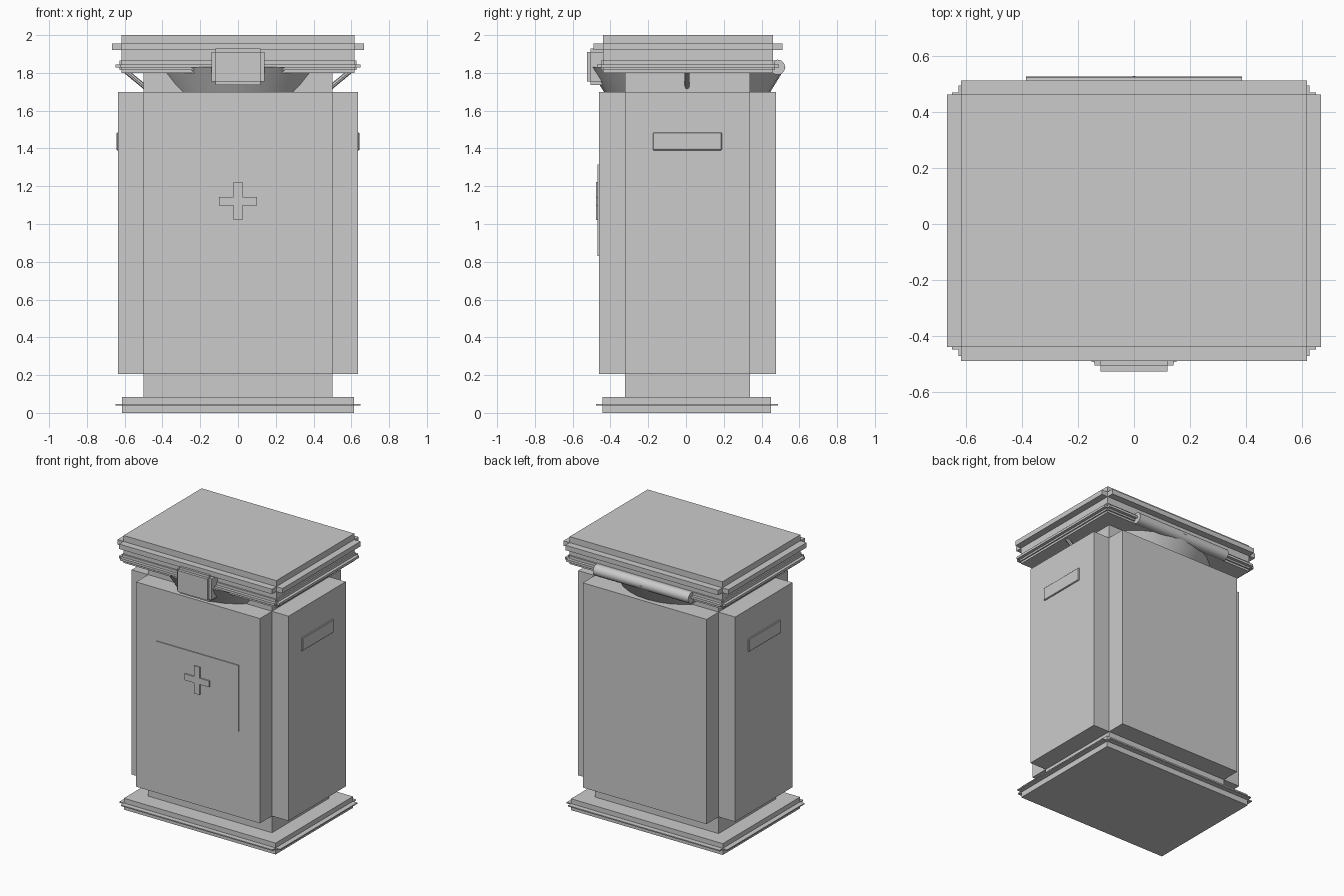
import bpy, bmesh, math
from mathutils import Matrix, Vector

if "Cube" in bpy.data.objects:
    bpy.data.objects.remove(bpy.data.objects["Cube"])

CY = 0.008  # depth centre of the bin body


def build(name, boxes, bevel=0):
    """One object made of several boxes, each (x0, x1, y0, y1, z0, z1)."""
    bm = bmesh.new()
    for x0, x1, y0, y1, z0, z1 in boxes:
        m = (Matrix.Translation(((x0 + x1) / 2, (y0 + y1) / 2, (z0 + z1) / 2))
             @ Matrix.Diagonal((x1 - x0, y1 - y0, z1 - z0, 1)))
        bmesh.ops.create_cube(bm, size=1, matrix=m)
    me = bpy.data.meshes.new(name)
    bm.to_mesh(me)
    bm.free()
    ob = bpy.data.objects.new(name, me)
    bpy.context.collection.objects.link(ob)
    if bevel:
        b = ob.modifiers.new("edge", "BEVEL")
        b.width, b.segments = bevel, 1
    return ob


def slab(hx, hy, z0, z1, cy=CY):
    return (-hx, hx, cy - hy, cy + hy, z0, z1)


def band(hx, hy, out, z0, z1, cy=CY):
    """Trim standing out from all four sides, open at the corners."""
    return [slab(hx + out, hy, z0, z1, cy), slab(hx, hy + out, z0, z1, cy)]


# body: inner core with four raised side panels
build("core", [slab(0.5, 0.33, 0.04, 1.82)])
build("body_panels", [slab(0.634, 0.33, 0.205, 1.7), slab(0.5, 0.469, 0.205, 1.7)])

# base with thin rim
build("base", [slab(0.613, 0.446, 0, 0.083, 0.005)])
build("base_rim", band(0.613, 0.446, 0.036, 0.04, 0.048, 0.005))

# lid with trim bands
build("lid", [slab(0.617, 0.45, 1.8, 2.0, 0.011)])
build("lid_upper_band", band(0.617, 0.45, 0.05, 1.92, 1.956, 0.011))
build("lid_lower_band", band(0.617, 0.45, 0.01, 1.815, 1.865, 0.011)
      + band(0.625, 0.458, 0.024, 1.828, 1.845, 0.011))

# flared round collar under the lid
bpy.ops.mesh.primitive_cone_add(vertices=32, radius1=0.435, radius2=0.521, depth=0.14,
                                location=(0, 0.006, 1.76))
bpy.context.object.name = "collar"
bpy.ops.object.shade_smooth_by_angle(angle=math.radians(30))

# hinge roll at the back
bpy.ops.mesh.primitive_cylinder_add(vertices=20, radius=0.04, depth=0.77,
                                    location=(0, 0.485, 1.83), rotation=(0, math.pi / 2, 0))
bpy.context.object.name = "hinge"
bpy.ops.object.shade_smooth_by_angle(angle=math.radians(30))

# latch at the front
build("latch", [(-0.14, 0.14, -0.505, -0.43, 1.755, 1.91),
                (-0.12, 0.12, -0.505, -0.43, 1.737, 1.928),
                (-0.12, 0.12, -0.525, -0.43, 1.755, 1.91)])

# front plate with raised plus sign
build("front_plate", [(-0.33, 0.33, -0.468, -0.44, 0.83, 1.315)])
build("plus_sign", [(-0.1, 0.1, -0.477, -0.44, 1.097, 1.143),
                    (-0.023, 0.023, -0.477, -0.44, 1.02, 1.222)])

# side plates and slanted lid struts
for s, side in ((-1, "left"), (1, "right")):
    xs = sorted((s * 0.6, s * 0.643))
    build(side + "_side_plate", [(*xs, -0.175, 0.19, 1.39, 1.485)], 0.004)
    a, b = Vector((s * 0.48, 0.006, 1.715)), Vector((s * 0.595, 0.006, 1.81))
    bpy.ops.mesh.primitive_cylinder_add(vertices=8, radius=0.013, depth=(b - a).length,
                                        location=(a + b) / 2)
    strut = bpy.context.object
    strut.name = side + "_strut"
    strut.rotation_euler = (b - a).to_track_quat("Z", "Y").to_euler()
